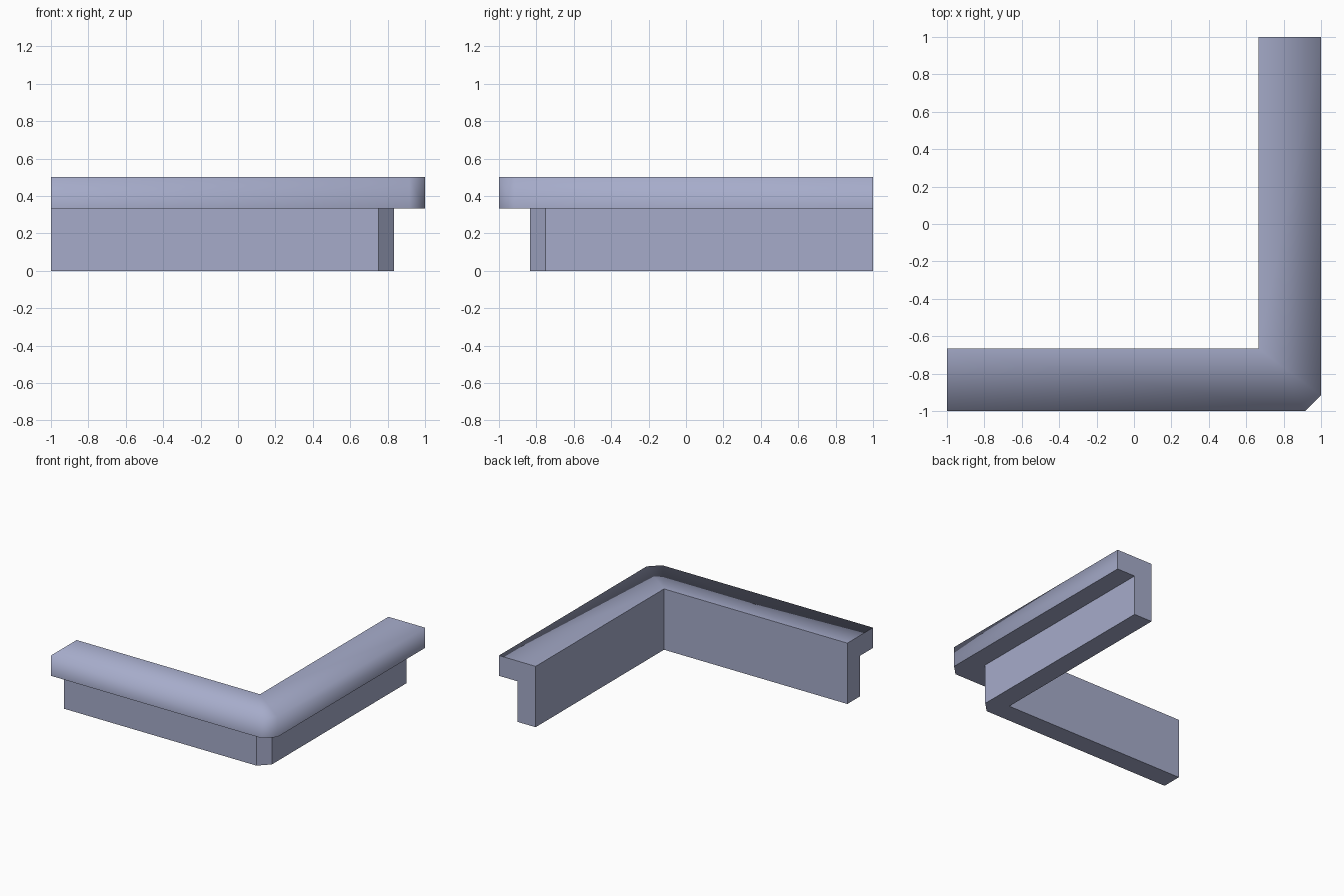
import bpy, bmesh

if "Cube" in bpy.data.objects:
    bpy.data.objects.remove(bpy.data.objects["Cube"])

# Cross-section: (distance outward from inner face, height)
PROFILE = [(0, 0), (0, 0.5), (1/3, 0.5), (1/3, 1/3), (1/6, 1/3), (1/6, 0)]
INNER = 2/3        # inner face position on both legs
CUT = 1/12         # bevel of the outer corner


def station(i, d, z):
    """Plan position of a profile point at one of four stations along the L."""
    o = INNER + d
    c = CUT if d > 0 else 0
    return [(-1, -o, z), (o - c, -o, z), (o, -o + c, z), (o, 1, z)][i]


# Swept corner wall with overhanging cap
bm = bmesh.new()
rings = [[bm.verts.new(station(i, d, z)) for d, z in PROFILE] for i in range(4)]
n = len(PROFILE)
for a, b in zip(rings, rings[1:]):
    for k in range(n):
        j = (k + 1) % n
        if k == 0 and a is rings[1]:
            continue   # inner corner has no bevel face
        bm.faces.new((a[k], a[j], b[j], b[k]))
bm.faces.new(rings[0])
bm.faces.new(rings[-1])
bmesh.ops.remove_doubles(bm, verts=bm.verts, dist=1e-4)
bmesh.ops.recalc_face_normals(bm, faces=bm.faces)

# Smooth shading rolls from the cap top over its outer rim; all else is crisp
def is_rim(f):
    c = f.calc_center_median()
    outward = f.normal.x > 0.5 or f.normal.y < -0.5
    return f.normal.z > 0.9 or (outward and c.z > 0.4 and abs(f.normal.z) < 0.1
                                and max(c.x, -c.y) > 0.9)

for f in bm.faces:
    f.smooth = True
rim = {f: is_rim(f) and len(f.verts) < 6 for f in bm.faces}
for e in bm.edges:
    e.smooth = all(rim[f] for f in e.link_faces)

mesh = bpy.data.meshes.new("corner_wall")
bm.to_mesh(mesh)
bm.free()
wall = bpy.data.objects.new("corner_wall", mesh)
bpy.context.collection.objects.link(wall)

# Single blue-grey colour
mat = bpy.data.materials.new("blue_grey")
mat.diffuse_color = (0.38, 0.41, 0.59, 1)
mat.use_nodes = True
mat.node_tree.nodes["Principled BSDF"].inputs["Base Color"].default_value = mat.diffuse_color
mesh.materials.append(mat)
